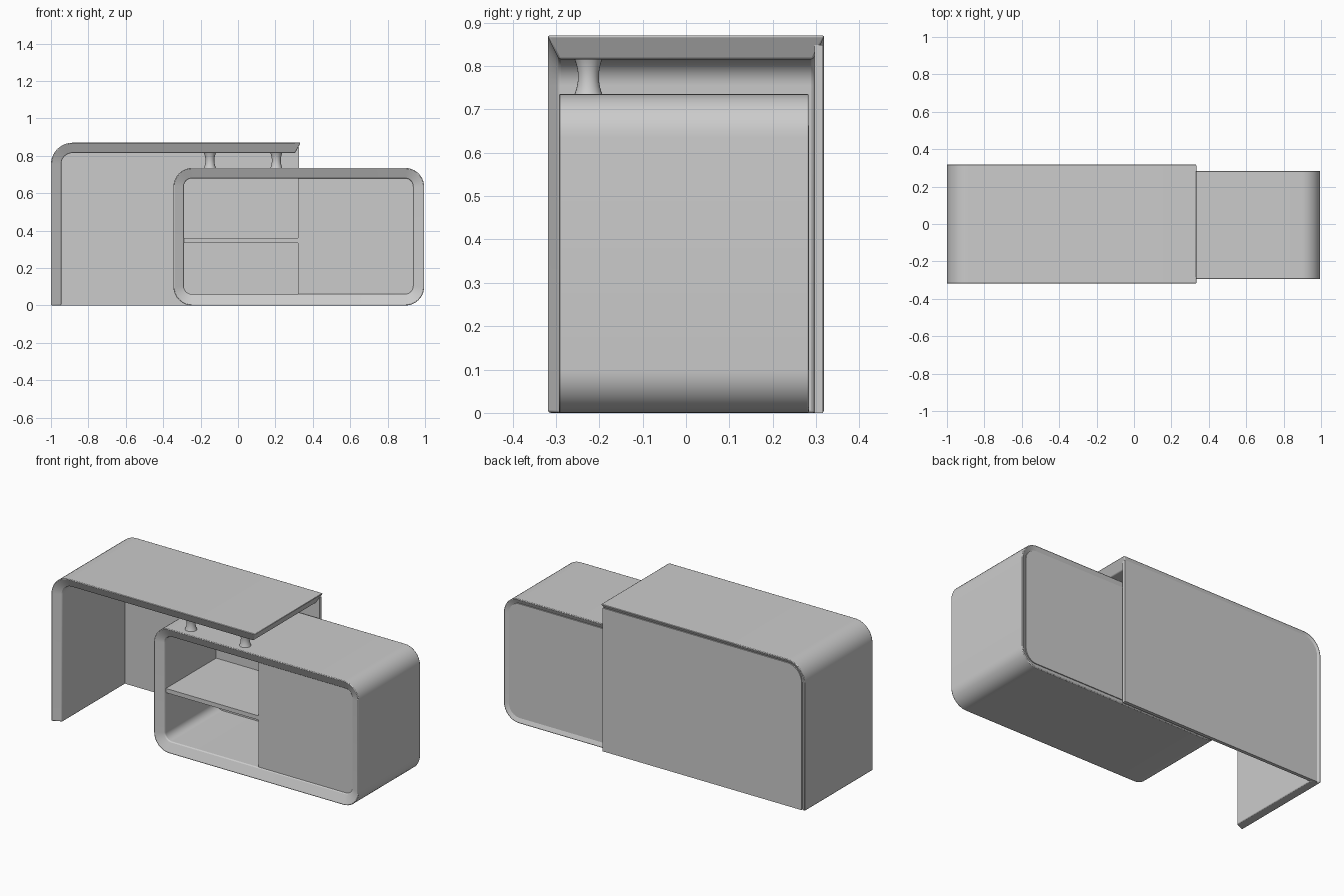
import bpy, bmesh, math

cube = bpy.data.objects.get("Cube")
if cube:
    bpy.data.objects.remove(cube, do_unlink=True)

grey = bpy.data.materials.new("soft_grey")
grey.use_nodes = True
GREY = (0.6, 0.6, 0.6, 1)
grey.diffuse_color = GREY
grey.node_tree.nodes["Principled BSDF"].inputs["Base Color"].default_value = GREY


def finish(name, bm, bevel=0.0):
    """Turn a bmesh into a shaded object, optionally with softened edges."""
    bmesh.ops.recalc_face_normals(bm, faces=bm.faces)
    mesh = bpy.data.meshes.new(name)
    bm.to_mesh(mesh)
    bm.free()
    mesh.materials.append(grey)
    ob = bpy.data.objects.new(name, mesh)
    bpy.context.collection.objects.link(ob)
    bpy.ops.object.select_all(action='DESELECT')
    ob.select_set(True)
    bpy.context.view_layer.objects.active = ob
    if bevel:
        mod = ob.modifiers.new("soft_edges", 'BEVEL')
        mod.width = bevel
        mod.segments = 2
        mod.angle_limit = math.radians(40)
    bpy.ops.object.shade_smooth_by_angle(angle=math.radians(35))
    return ob


def arc(cx, cz, r, start, end, n=10):
    return [(cx + r * math.cos(math.radians(start + (end - start) * i / n)),
             cz + r * math.sin(math.radians(start + (end - start) * i / n)))
            for i in range(n + 1)]


def rounded_rect(x0, x1, z0, z1, r):
    return (arc(x0 + r, z0 + r, r, 180, 270) + arc(x1 - r, z0 + r, r, 270, 360)
            + arc(x1 - r, z1 - r, r, 0, 90) + arc(x0 + r, z1 - r, r, 90, 180))


def desk_line(x0, x1, z1, r):
    """Leg rising into a rounded corner and running along the top."""
    return [(x0, 0)] + arc(x0 + r, z1 - r, r, 180, 90) + [(x1, z1)]


def shell(name, outer, inner, y0, y1, slope, closed):
    """Band of material whose front and back rims slope inwards."""
    bm = bmesh.new()
    loops = [[bm.verts.new((x, y, z)) for x, z in line] for line, y in
             ((outer, y0), (inner, y0 + slope), (inner, y1 - slope), (outer, y1))]
    n = len(outer)
    for a, b in zip(loops, loops[1:] + loops[:1]):
        for i in range(n if closed else n - 1):
            j = (i + 1) % n
            bm.faces.new((a[i], a[j], b[j], b[i]))
    if not closed:
        for end in (0, -1):
            bm.faces.new([loop[end] for loop in loops])
    return finish(name, bm, 0.005)


def plate(name, line, y0, y1):
    """Outline in x and z given a depth in y."""
    bm = bmesh.new()
    face = bm.faces.new([bm.verts.new((x, y0, z)) for x, z in line])
    new = bmesh.ops.extrude_face_region(bm, geom=[face])["geom"]
    bmesh.ops.translate(bm, vec=(0, y1 - y0, 0),
                        verts=[v for v in new if isinstance(v, bmesh.types.BMVert)])
    return finish(name, bm)


def box(name, x0, x1, y0, y1, z0, z1):
    return plate(name, [(x0, z0), (x1, z0), (x1, z1), (x0, z1)], y0, y1)


# Desk: one leg and the top in a single bent band, with a back panel
shell("desk_shell", desk_line(-1, 0.335, 0.87, 0.115),
      desk_line(-0.945, 0.305, 0.815, 0.06), -0.32, 0.32, 0.027, False)
plate("desk_back_panel", desk_line(-0.978, 0.325, 0.848, 0.093) + [(0.325, 0)],
      0.296, 0.316)

# Cabinet: rounded tube with its back panel
shell("cabinet_shell", rounded_rect(-0.345, 0.995, 0, 0.735, 0.1),
      rounded_rect(-0.29, 0.937, 0.06, 0.68, 0.045), -0.295, 0.285, 0.025, True)
plate("cabinet_back_panel", rounded_rect(-0.315, 0.965, 0.03, 0.705, 0.07),
      0.21, 0.278)

# Cabinet contents: shelf on one side, drawers on the other
box("shelf", -0.295, 0.325, -0.26, 0.215, 0.335, 0.36)
box("drawer_case", 0.32, 0.945, -0.25, 0.215, 0.055, 0.685)
for i, name in enumerate(("lower_drawer", "middle_drawer", "upper_drawer")):
    z = 0.055 + 0.21 * i
    box(name, 0.32, 0.945, -0.265, -0.25, z, z + 0.21)

# Waisted posts holding the desk top above the cabinet
for side, px in (("right", -0.15), ("left", 0.205)):
    bm = bmesh.new()
    rings = []
    for t in range(9):
        z = 0.73 + 0.09 * t / 8
        r = 0.024 + 0.01 * abs(t / 4 - 1) ** 2
        rings.append([bm.verts.new((px + x, -0.225 + y, z))
                      for x, y in arc(0, 0, r, 0, 360, 24)[:-1]])
    for a, b in zip(rings, rings[1:]):
        for i in range(24):
            bm.faces.new((a[i], a[i - 1], b[i - 1], b[i]))
    bm.faces.new(rings[0])
    bm.faces.new(rings[-1])
    finish(side + "_post", bm)
